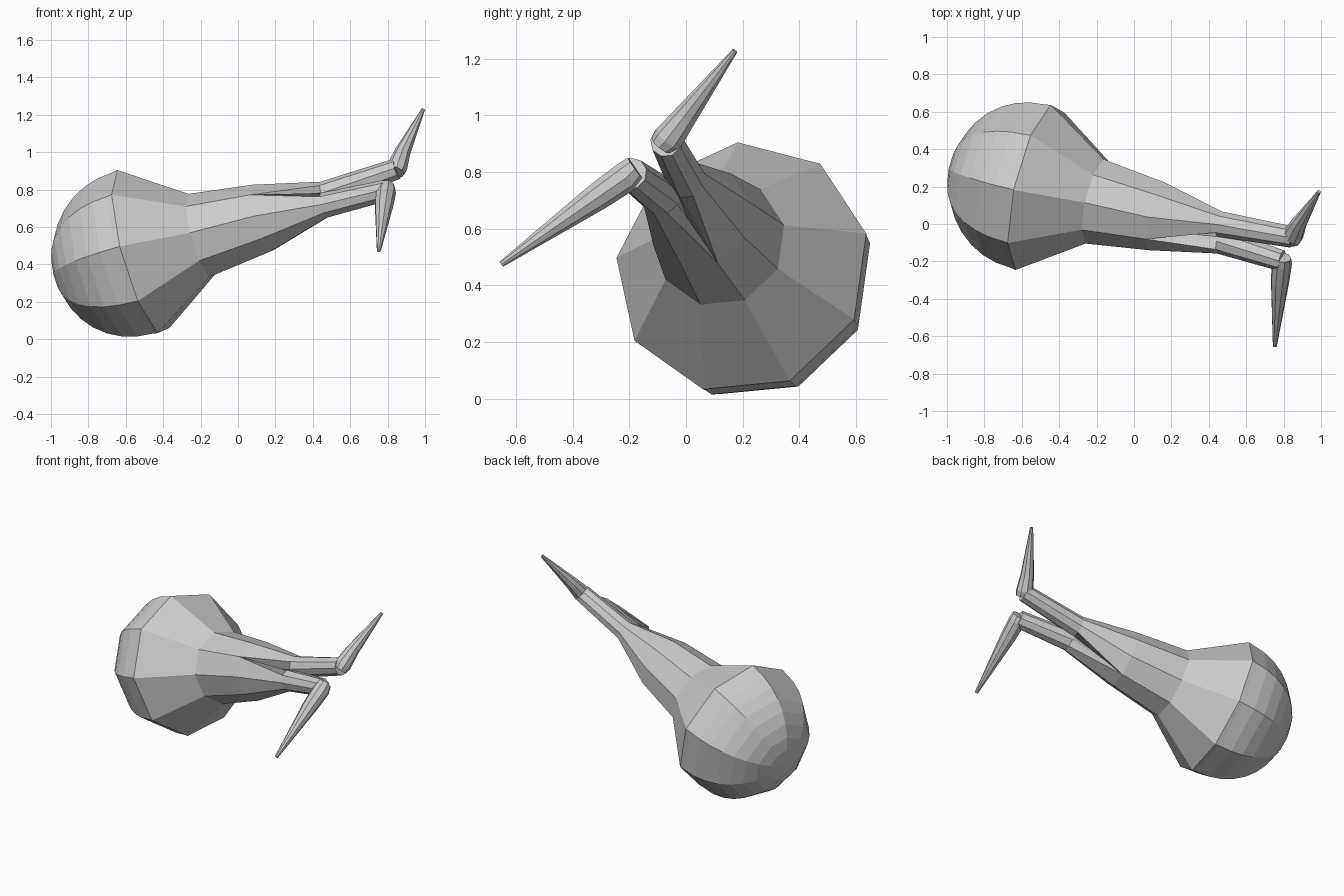
import bpy, bmesh, math
from mathutils import Vector

if "Cube" in bpy.data.objects:
    bpy.data.objects.remove(bpy.data.objects["Cube"])

SIDES = 9
C = Vector((-0.545, 0.205, 0.455))        # centre of the bulb
SLOPE = Vector((1, -0.24, 0.28))          # main axis per unit of x
AXIS = SLOPE.normalized()


def on_axis(x):
    return C + SLOPE * (x - C.x)


def ring(centre, r, axis=AXIS):
    """Nine-sided ring across the given axis."""
    u = Vector((0, 1, 0))
    u = (u - axis * u.dot(axis)).normalized()
    v = axis.cross(u)
    pts = []
    for i in range(SIDES):
        a = math.radians(132 - 40 * i)
        pts.append(centre + r * (math.cos(a) * u + math.sin(a) * v))
    return pts


def loft(bm, rings, cap_start=True, cap_end=True, skip=()):
    """Skin rings together; skip lists the inner sides left open in the first span."""
    vs = [[bm.verts.new(p) for p in r] for r in rings]
    for k in range(len(vs) - 1):
        for i in range(SIDES):
            if k == 0 and i in skip:
                continue
            j = (i + 1) % SIDES
            bm.faces.new((vs[k][i], vs[k][j], vs[k + 1][j], vs[k + 1][i]))
    if cap_start:
        bm.faces.new(vs[0])
    if cap_end:
        bm.faces.new(vs[-1])


def finish(bm, name):
    bmesh.ops.remove_doubles(bm, verts=bm.verts[:], dist=0.0005)
    bmesh.ops.recalc_face_normals(bm, faces=bm.faces[:])
    mesh = bpy.data.meshes.new(name)
    bm.to_mesh(mesh)
    bm.free()
    obj = bpy.data.objects.new(name, mesh)
    bpy.context.collection.objects.link(obj)


def half_ring(r, outer):
    """Flatten the inner points of a ring onto the chord where it is split."""
    pts = list(r)
    a, b = r[outer[0]], r[outer[-1] % SIDES]
    inner = SIDES - len(outer)
    for n in range(1, inner + 1):
        pts[(outer[-1] + n) % SIDES] = b.lerp(a, n / (inner + 1))
    return pts


neck = ring(on_axis(-0.2), 0.235)
split = ring(on_axis(0.13), 0.19)

# Bulb: rounded rear, straight taper to the neck; the two shafts fork from the neck
bm = bmesh.new()
rear = []
for k in range(9):
    a = math.radians(4 + 86 * k / 8)
    rear.append(ring(C - AXIS * 0.455 * math.cos(a), 0.455 * math.sin(a)))
loft(bm, rear + [ring(C + AXIS * 0.03, 0.46), neck], cap_end=False)

upper_mid, upper_end = Vector((0.46, 0.0, 0.775)), Vector((0.85, -0.07, 0.91))
lower_mid, lower_end = Vector((0.46, -0.09, 0.715)), Vector((0.79, -0.195, 0.795))
for mid, end, outer in ((upper_mid, upper_end, range(0, 6)),
                        (lower_mid, lower_end, range(5, 10))):
    skip = [i for i in range(SIDES) if i not in [o % SIDES for o in outer[:-1]]]
    loft(bm, [half_ring(neck, outer), half_ring(split, outer),
              ring(mid, 0.07), ring(end, 0.058)], cap_start=False, skip=skip)
finish(bm, "bulb_with_forked_shafts")

# Pointed spikes at the shaft ends
spikes = {
    "upper_spike": [((0.845, -0.085, 0.895), 0.045), ((0.852, -0.06, 0.92), 0.055),
                    ((0.88, 0.0, 1.0), 0.043), ((0.99, 0.173, 1.228), 0.01)],
    "lower_spike": [((0.795, -0.18, 0.815), 0.045), ((0.79, -0.21, 0.785), 0.055),
                    ((0.78, -0.31, 0.715), 0.05), ((0.753, -0.652, 0.475), 0.011)],
}
for name, stations in spikes.items():
    direction = (Vector(stations[-1][0]) - Vector(stations[0][0])).normalized()
    bm = bmesh.new()
    loft(bm, [ring(Vector(p), r, direction) for p, r in stations])
    finish(bm, name)
